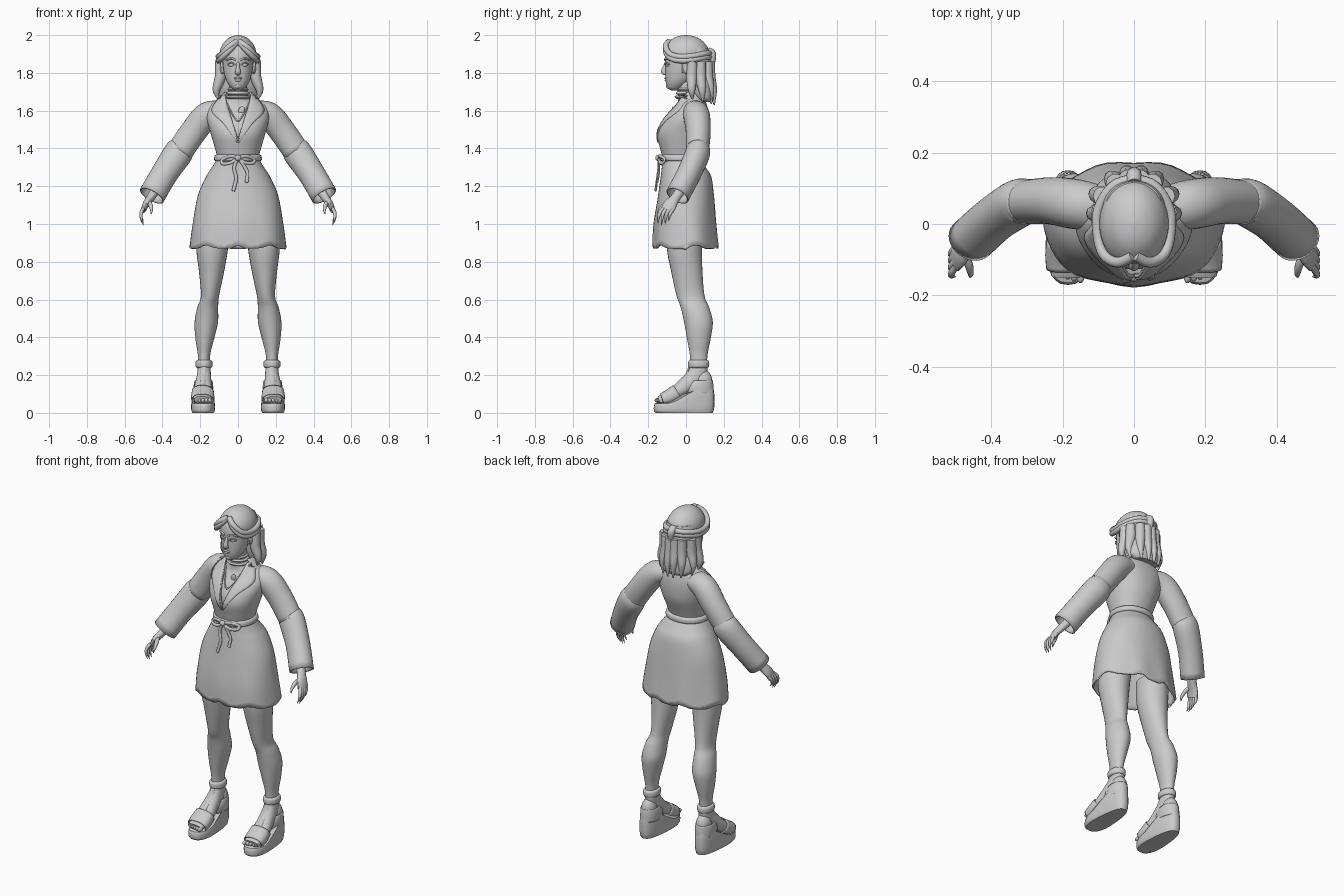
import bpy, bmesh, math
from mathutils import Vector, Matrix
from mathutils.bvhtree import BVHTree

if "Cube" in bpy.data.objects:
    bpy.data.objects.remove(bpy.data.objects["Cube"])

grey = bpy.data.materials.new("plain_grey")
grey.use_nodes = True
grey.diffuse_color = (0.6, 0.6, 0.6, 1)
grey.node_tree.nodes["Principled BSDF"].inputs["Base Color"].default_value = (0.6, 0.6, 0.6, 1)


def finish(name, bm, pair=False, thick=0):
    """Turn a bmesh into one object, or a mirrored left/right pair."""
    bmesh.ops.recalc_face_normals(bm, faces=bm.faces[:])
    for side in ("left_", "right_") if pair else ("",):
        if side == "right_":
            bmesh.ops.scale(bm, vec=(-1, 1, 1), verts=bm.verts[:])
            bmesh.ops.reverse_faces(bm, faces=bm.faces[:])
        mesh = bpy.data.meshes.new(side + name)
        bm.to_mesh(mesh)
        mesh.materials.append(grey)
        ob = bpy.data.objects.new(side + name, mesh)
        bpy.context.collection.objects.link(ob)
        if thick:
            ob.modifiers.new("Thickness", "SOLIDIFY").thickness = thick
        bpy.ops.object.select_all(action="DESELECT")
        ob.select_set(True)
        bpy.context.view_layer.objects.active = ob
        bpy.ops.object.shade_smooth_by_angle(angle=math.radians(45))


def spline(keys, steps):
    """Smooth curve through all key tuples."""
    k = [Vector(p) for p in keys]
    k = [2 * k[0] - k[1]] + k + [2 * k[-1] - k[-2]]
    out = []
    for i in range(1, len(k) - 2):
        a, b, c, d = k[i - 1:i + 3]
        for s in range(steps):
            t = s / steps
            out.append(0.5 * (2 * b + (c - a) * t + (2 * a - 5 * b + 4 * c - d) * t * t
                              + (3 * b - a - 3 * c + d) * t ** 3))
    return out + [k[-2]]


def loft(keys, flat=False, ref=(0, 1, 0), steps=4, segs=28, power=2.0, caps=True):
    """Skin of rings (x, y, z, half width, half depth) along a path."""
    bm = bmesh.new()
    rows = spline(keys, steps)
    pos = [Vector(r[:3]) for r in rows]
    n, rings = Vector(ref), []
    for i, r in enumerate(rows):
        t = Vector((0, 0, 1)) if flat else (pos[min(i + 1, len(pos) - 1)] - pos[max(i - 1, 0)]).normalized()
        n = (n - t * n.dot(t)).normalized()
        side, ring = t.cross(n), []
        for j in range(segs):
            a = 2 * math.pi * j / segs
            c, s = math.cos(a), math.sin(a)
            u = math.copysign(abs(c) ** (2 / power), c) * max(r[3], 0.0005)
            v = math.copysign(abs(s) ** (2 / power), s) * max(r[4], 0.0005)
            ring.append(bm.verts.new(pos[i] + side * u + n * v))
        rings.append(ring)
    for a, b in zip(rings, rings[1:]):
        for j in range(segs):
            bm.faces.new((a[j], a[j - 1], b[j - 1], b[j]))
    if caps:
        bm.faces.new(rings[0])
        bm.faces.new(rings[-1])
    return bm


def column(sections, x=0, **kw):
    """Upright loft from (z, y, half width, half depth)."""
    return loft([(x, y, z, rx, ry) for z, y, rx, ry in sections], flat=True, **kw)


def tube(points, r, ref=(0, 1, 0), taper=False, flat=1.0, segs=10):
    last = len(points) - 1
    keys = []
    for i, p in enumerate(points):
        q = r * (0.12 + 0.88 * math.sin(math.pi * (0.35 + 0.65 * i / last))) if taper else r
        keys.append((*p, q, q * flat))
    return loft(keys, ref=ref, segs=segs)


def ball(name, centre, size, pair=False, turn=0):
    bm = bmesh.new()
    bmesh.ops.create_uvsphere(bm, u_segments=20, v_segments=12, radius=1)
    m = Matrix.Translation(centre) @ Matrix.Rotation(turn, 4, "Y") @ Matrix.Diagonal((*size, 1))
    bmesh.ops.transform(bm, matrix=m, verts=bm.verts[:])
    finish(name, bm, pair)


def wedge_cut(bm, z0, k, y_max, above):
    """Cut a V along y and drop the front faces inside it."""
    for s in (1, -1):
        bmesh.ops.bisect_plane(bm, geom=bm.verts[:] + bm.edges[:] + bm.faces[:],
                               plane_co=(0, 0, z0), plane_no=(s * k, 0, -1))
    bmesh.ops.bisect_plane(bm, geom=bm.verts[:] + bm.edges[:] + bm.faces[:],
                           plane_co=(0, y_max, 0), plane_no=(0, 1, 0))
    gone = []
    for f in bm.faces:
        c = f.calc_center_median()
        if c.y < y_max and ((c.z - z0 - k * abs(c.x) > 0) if above else (c.z - z0 - k * abs(c.x) < 0)):
            gone.append(f)
    bmesh.ops.delete(bm, geom=gone, context="FACES")


def on_front(tree, x, z, lift):
    hit = tree.ray_cast(Vector((x, -1, z)), Vector((0, 1, 0)))[0]
    return Vector((x, (hit.y if hit else -0.03) - lift, z))


# Body under the coat and the neck
chest = column([(1.35, -.02, .09, .08), (1.48, -.018, .13, .11), (1.56, .002, .145, .1),
                (1.62, .02, .12, .07), (1.66, .015, .065, .058), (1.7, .005, .05, .05), (1.78, 0, .048, .05)])
chest_tree = BVHTree.FromBMesh(chest)
finish("chest_and_neck", chest)

# Belted coat with an open neckline
coat = column([(.87, 0, .255, .175), (1.0, -.004, .24, .166), (1.15, 0, .213, .148), (1.25, 0, .17, .134),
               (1.3, -.012, .138, .116), (1.35, -.026, .112, .1), (1.4, -.025, .122, .112),
               (1.48, -.018, .145, .134), (1.56, .003, .165, .118), (1.62, .025, .155, .088),
               (1.66, .03, .11, .07), (1.7, .03, .07, .06)], segs=48, power=2.15, caps=False)
for v in coat.verts:
    if v.co.z < 1.1:  # soft waves at the hem
        v.co *= 1 + .02 * (1.1 - v.co.z) / .23 * math.sin(7 * math.atan2(v.co.y, v.co.x))
        v.co.z = max(v.co.z, .87)
coat_tree = BVHTree.FromBMesh(coat)
wedge_cut(coat, 1.45, 3.2, .0, True)
finish("coat", coat, thick=.01)

# Lapels laid over the chest
lapel = bmesh.new()
edge_in = spline([(.002, 1.435), (.03, 1.54), (.055, 1.62), (.07, 1.685)], 5)
edge_out = spline([(.006, 1.43), (.075, 1.53), (.14, 1.6), (.1, 1.675)], 5)
rows = [[lapel.verts.new(on_front(coat_tree, *a.lerp(b, i / 5), .006)) for i in range(6)]
        for a, b in zip(edge_in, edge_out)]
for a, b in zip(rows, rows[1:]):
    for i in range(5):
        lapel.faces.new((a[i], a[i + 1], b[i + 1], b[i]))
finish("lapel", lapel, True, thick=.008)

# Sleeves in two lengths, open at the cuff
finish("upper_sleeve", loft([(.07, .04, 1.6, .05, .06), (.16, .055, 1.578, .07, .07), (.235, .065, 1.49, .071, .066),
                             (.315, .06, 1.375, .07, .06)], caps=False), True, thick=.008)
finish("lower_sleeve", loft([(.295, .062, 1.405, .07, .06), (.32, .06, 1.37, .077, .066), (.39, .015, 1.265, .071, .064),
                             (.457, -.045, 1.15, .071, .064)], caps=False), True, thick=.008)

# Hands
finish("palm", loft([(.41, 0, 1.22, .03, .03), (.462, -.055, 1.14, .022, .026), (.487, -.083, 1.105, .018, .036),
                     (.502, -.1, 1.07, .013, .036)], segs=14), True)
for i, finger in enumerate(("index", "middle", "ring", "little")):
    y = -.128 + .019 * i
    drop = (.058, .068, .062, .045)[i]
    finish(finger + "_finger", tube([(.5, y + .008, 1.085), (.512, y - .01, 1.06), (.512, y - .018, 1.06 - drop * .5),
                                     (.5, y - .02, 1.06 - drop)], .01, taper=True), True)
finish("thumb", tube([(.475, -.085, 1.12), (.463, -.115, 1.1), (.458, -.14, 1.075), (.46, -.15, 1.05)],
                     .012, taper=True), True)

# Waist tie with a bow
finish("belt", column([(1.332, -.023, .116, .104), (1.34, -.023, .126, .113), (1.36, -.023, .124, .112),
                       (1.368, -.023, .114, .104)], segs=40, power=2.15))
bow = {"bow_loop_left": [(0, 1.35), (.04, 1.36), (.085, 1.345), (.08, 1.325), (.04, 1.325), (0, 1.348)],
       "bow_loop_right": [(0, 1.35), (-.04, 1.36), (-.085, 1.34), (-.08, 1.32), (-.04, 1.325), (0, 1.348)],
       "tie_end_left": [(.005, 1.35), (.03, 1.31), (.05, 1.27), (.045, 1.22)],
       "tie_end_right": [(0, 1.35), (-.02, 1.3), (-.01, 1.24), (-.025, 1.175)]}
for name, pts in bow.items():
    finish(name, tube([on_front(coat_tree, x, z, .018) for x, z in pts], .009, flat=.7))
ball("bow_knot", (0, -.148, 1.35), (.017, .014, .016))

# Neck bands, chain and pendant
for i, (z, r) in enumerate(((1.672, .066), (1.692, .06), (1.712, .056))):
    finish(f"neck_band_{i + 1}", column([(z - .009, .008, r - .008, r - .008), (z, .006, r, r),
                                         (z + .009, .004, r - .008, r - .008)]))
finish("chain", tube([on_front(chest_tree, x, 1.545 + abs(x) ** 1.4 * 5, .004)
                      for x in (-.06, -.04, -.02, 0, .02, .04, .06)], .004))
p = on_front(chest_tree, .018, 1.6, .004)
ball("pendant", p, (.016, .006, .024), turn=.4)

# Head and face
finish("head", column([(1.708, -.06, .018, .02), (1.72, -.056, .036, .042), (1.75, -.043, .058, .064),
                       (1.79, -.028, .072, .082), (1.84, -.018, .08, .092), (1.89, -.014, .082, .096),
                       (1.94, -.01, .072, .085), (1.98, -.005, .04, .05)]))
finish("nose", loft([(0, -.1, 1.862, .007, .006), (0, -.112, 1.835, .009, .01), (0, -.118, 1.806, .015, .014),
                     (0, -.104, 1.793, .014, .008)], segs=14))
ball("upper_lip", (0, -.107, 1.772), (.022, .008, .006))
ball("lower_lip", (0, -.104, 1.761), (.019, .009, .007))
ball("chin", (0, -.092, 1.73), (.02, .014, .014))
ball("eye", (.034, -.098, 1.842), (.017, .01, .009), True, .08)
finish("upper_eyelid", tube([(.015, -.109, 1.842), (.034, -.108, 1.853), (.054, -.09, 1.845)], .004), True)
finish("eyebrow", tube([(.012, -.111, 1.868), (.036, -.107, 1.877), (.062, -.084, 1.866)], .005), True)
ball("ear", (.083, .005, 1.825), (.012, .02, .032), True)

# Hair: crown, long back, twisted front strands and loose locks
crown = column([(1.8, .02, .088, .098), (1.85, .008, .095, .112), (1.9, 0, .097, .122), (1.94, 0, .088, .112),
                (1.975, 0, .062, .08), (1.993, 0, .032, .045), (2.0, 0, .004, .006)], segs=40)
wedge_cut(crown, 1.962, -1.0, -.02, False)
finish("hair_crown", crown, thick=.014)
finish("hair_back", column([(1.93, .045, .08, .075), (1.86, .06, .097, .075), (1.78, .07, .094, .067),
                            (1.72, .082, .108, .065), (1.67, .095, .106, .054), (1.645, .105, .08, .035)]))
for i, h in enumerate((0, -.02)):
    finish(f"front_twist_{i + 1}", tube([(.004, -.09, 1.968 + h * .2), (.045, -.108, 1.94 + h), (.085, -.085, 1.9 + h),
                                         (.101, -.03, 1.885 + h), (.1, .04, 1.89 + h), (.06, .105, 1.902 + h),
                                         (0, .128, 1.905 + h)], .015, ref=(0, 0, 1)), True)
for i, (x, y, z) in enumerate(((.117, .03, 1.66), (.11, .085, 1.645), (.065, .13, 1.635), (.02, .145, 1.63))):
    finish(f"loose_lock_{i + 1}", tube([(x * .8, y * .8 + .01, 1.86), (x * .8, y * .85 + .005, 1.78),
                                        (x * .98, y, 1.71), (x * .9, y + .004, z)], .03, taper=True), True)
finish("tied_tail", tube([(0, .115, 1.92), (0, .138, 1.9), (.004, .138, 1.85), (0, .13, 1.79)], .022, taper=True))
ball("hair_tie", (0, .136, 1.905), (.02, .016, .018))

# Legs
leg = [(.98, .13, 0, .085, .095), (.87, .137, -.008, .084, .093), (.75, .14, .004, .067, .083),
       (.62, .148, .024, .048, .074), (.56, .16, .047, .055, .075), (.48, .168, .066, .062, .076),
       (.39, .176, .068, .049, .062), (.3, .18, .067, .032, .046), (.2, .18, .068, .034, .045)]
finish("leg", loft([(x, y, z, rx, ry) for z, x, y, rx, ry in leg], flat=True), True)

# Feet and wedge sandals
foot = [(.18, .075, .27, .032, .042), (.18, .055, .2, .037, .05), (.184, 0, .145, .045, .042),
        (.186, -.07, .095, .053, .032), (.187, -.145, .068, .045, .02)]
finish("foot", loft(foot, power=2.3), True)
ball("heel", (.182, .09, .165), (.041, .05, .065), True)
for i in range(5):
    ball(f"toe_{i + 1}", (.15 + .018 * i, -.146 + .005 * i, .066), (.011, .02, .013), True)
sole = column([(0, -.01, .06, .152), (.012, -.01, .066, .16), (.036, -.01, .067, .16), (.05, -.01, .064, .155)],
              x=.185, power=2.6)
for v in sole.verts:  # raise the heel and narrow it
    t = min(max((v.co.y + .1) / .19, 0), 1)
    v.co.z *= 1 + 1.6 * t * t * (3 - 2 * t)
    v.co.x = .185 + (v.co.x - .185) * (1 - .2 * t)
finish("wedge_sole", sole, True)
finish("toe_band", loft([(.186, -.045, .11, .058, .044), (.187, -.085, .085, .062, .042),
                         (.187, -.125, .07, .059, .035)], power=2.4, caps=False), True, thick=.006)
finish("heel_cup", column([(.1, .07, .05, .078), (.14, .068, .052, .078), (.172, .078, .047, .064)],
                          x=.183, caps=False), True, thick=.006)
finish("instep_strap", tube([(.18, .022, .25), (.181, .004, .205), (.184, -.028, .172), (.186, -.075, .127)],
                            .014, flat=.5), True)
finish("ankle_strap", column([(.238, .067, .036, .046), (.246, .067, .044, .055), (.27, .067, .044, .055),
                              (.28, .067, .036, .046)], x=.18), True)
